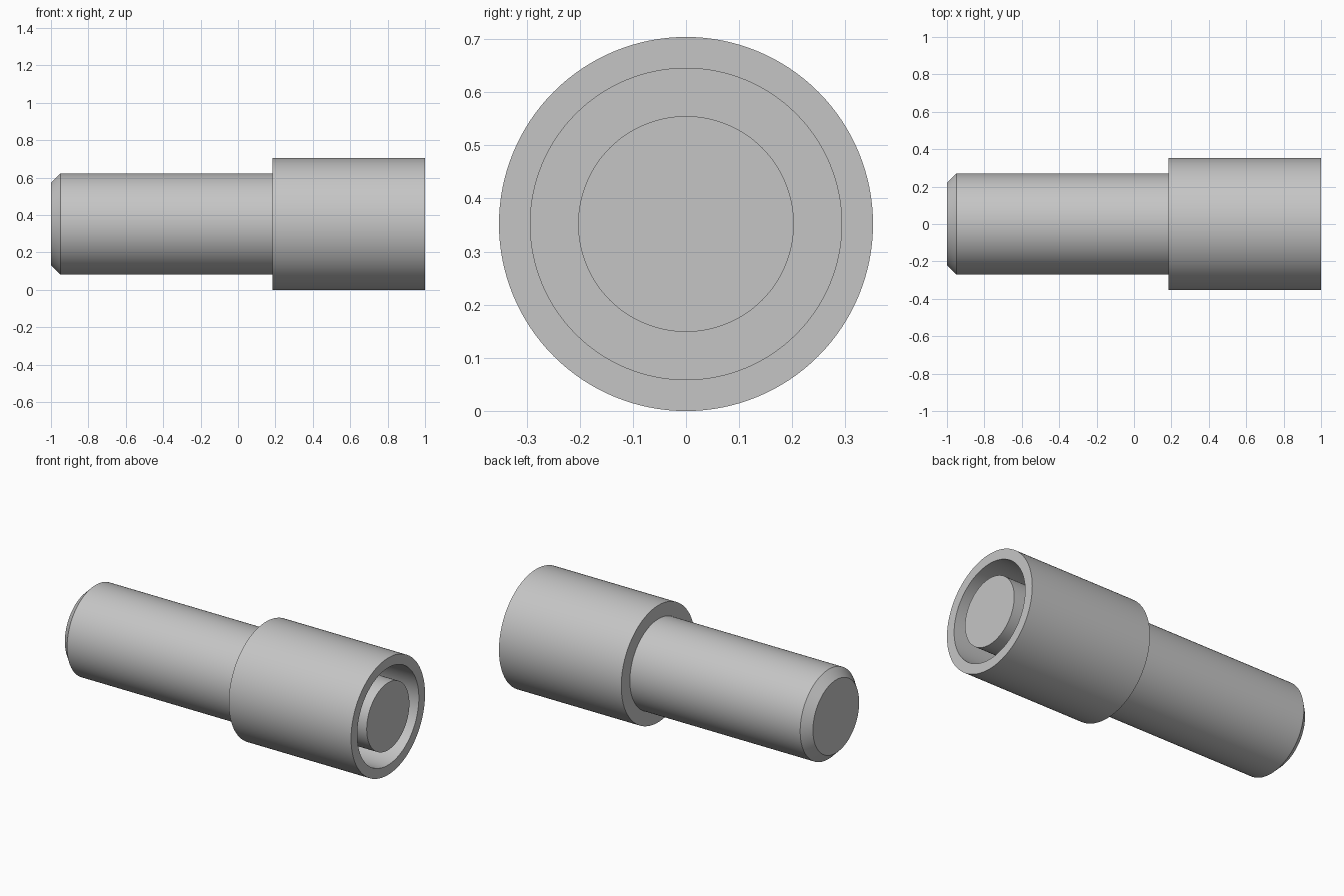
import bpy
import bmesh
from math import radians
from mathutils import Matrix, Vector

cube = bpy.data.objects.get("Cube")
if cube:
    bpy.data.objects.remove(cube, do_unlink=True)

R = 0.352      # sleeve radius, also the height of the axis
SIDES = 128

grey = bpy.data.materials.new("light_grey")
grey.use_nodes = True
colour = (0.56, 0.56, 0.56, 1)
grey.diffuse_color = colour
grey.node_tree.nodes["Principled BSDF"].inputs["Base Color"].default_value = colour


def lathe(name, profile):
    """Turn an (x, radius) profile around the horizontal axis."""
    bm = bmesh.new()
    verts = [bm.verts.new((x, 0, r)) for x, r in profile]
    edges = [bm.edges.new(pair) for pair in zip(verts, verts[1:])]
    bmesh.ops.spin(bm, geom=verts + edges, cent=(0, 0, 0), axis=(1, 0, 0),
                   angle=radians(360), steps=SIDES, use_merge=False)
    bmesh.ops.remove_doubles(bm, verts=bm.verts, dist=1e-5)
    bmesh.ops.recalc_face_normals(bm, faces=bm.faces)
    bmesh.ops.transform(bm, matrix=Matrix.Translation(Vector((0, 0, R))), verts=bm.verts)
    mesh = bpy.data.meshes.new(name)
    bm.to_mesh(mesh)
    bm.free()
    mesh.materials.append(grey)
    obj = bpy.data.objects.new(name, mesh)
    bpy.context.collection.objects.link(obj)
    bpy.ops.object.select_all(action="DESELECT")
    obj.select_set(True)
    bpy.context.view_layer.objects.active = obj
    bpy.ops.object.shade_smooth_by_angle(angle=radians(30))
    return obj


# One turned solid: chamfered shaft, sleeve shoulder, ring groove, centre pin
lathe("shaft_and_sleeve", [
    (-1, 0), (-1, 0.22), (-0.95, 0.27),        # chamfered end
    (0.185, 0.27), (0.185, R), (1, R),         # shaft, shoulder, sleeve
    (1, 0.293), (0.5, 0.293),                  # rim and groove wall
    (0.5, 0.203), (1, 0.203), (1, 0),          # groove floor and pin
])
